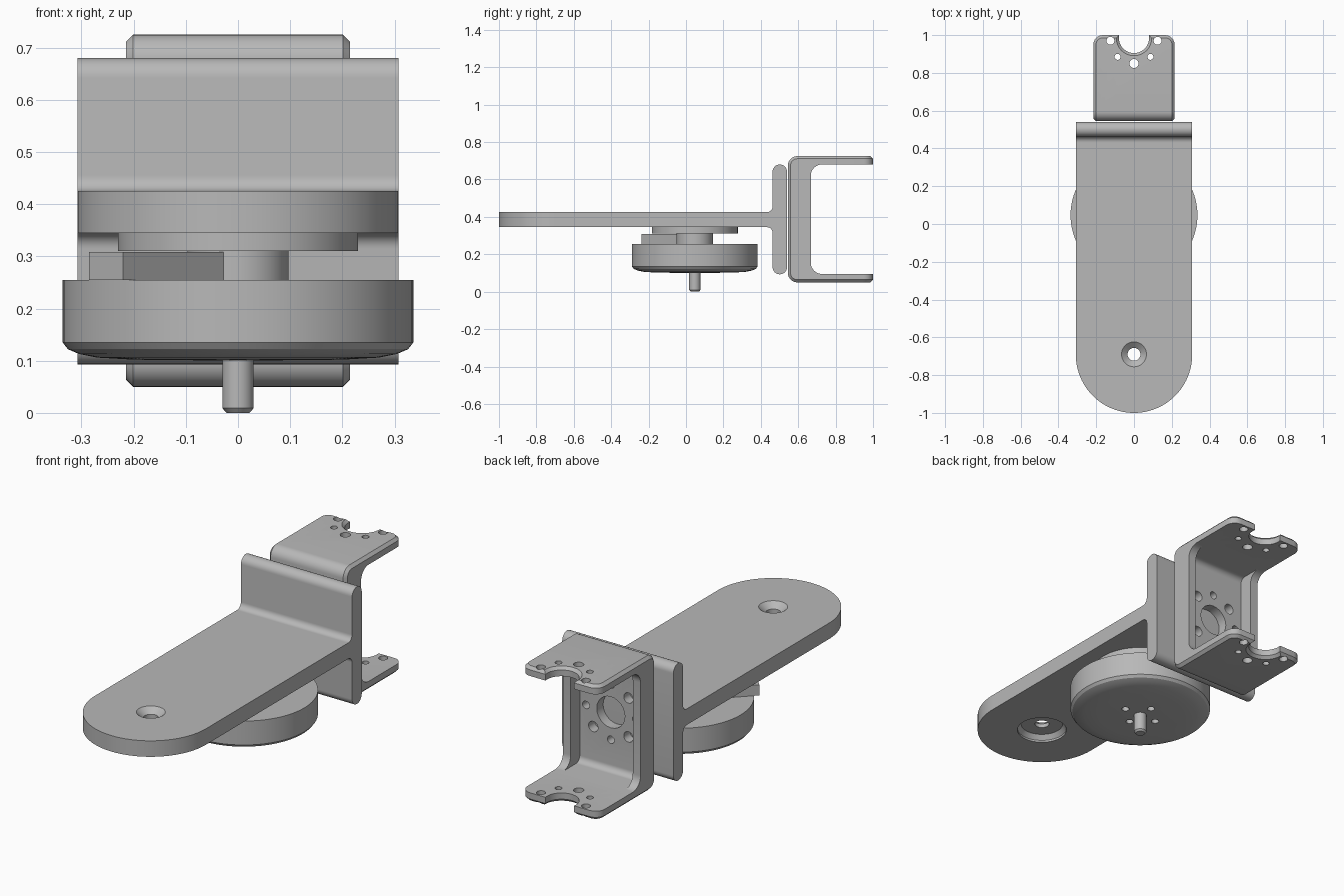
import bpy, bmesh, math
from mathutils import Vector, Matrix

if "Cube" in bpy.data.objects:
    bpy.data.objects.remove(bpy.data.objects["Cube"])

GREY = (0.48, 0.48, 0.48, 1)
mat = bpy.data.materials.new("plain grey")
mat.use_nodes = True
mat.diffuse_color = GREY
mat.node_tree.nodes["Principled BSDF"].inputs["Base Color"].default_value = GREY


def finish(name, bm):
    """Turn a bmesh into a named, grey object."""
    bmesh.ops.remove_doubles(bm, verts=bm.verts, dist=1e-4)
    bmesh.ops.recalc_face_normals(bm, faces=bm.faces)
    me = bpy.data.meshes.new(name)
    bm.to_mesh(me)
    bm.free()
    me.materials.append(mat)
    ob = bpy.data.objects.new(name, me)
    bpy.context.collection.objects.link(ob)
    return ob


def rounded(corners, seg=8):
    """Outline from (u, v, radius) corners."""
    out, n = [], len(corners)
    for i, (u, v, r) in enumerate(corners):
        p = Vector((u, v))
        if r == 0:
            out.append(p)
            continue
        d1 = (Vector(corners[i - 1][:2]) - p).normalized()
        d2 = (Vector(corners[(i + 1) % n][:2]) - p).normalized()
        half = d1.angle(d2) / 2
        c = p + (d1 + d2).normalized() * (r / math.sin(half))
        a = p + d1 * (r / math.tan(half)) - c
        b = p + d2 * (r / math.tan(half)) - c
        turn = math.atan2(a.x * b.y - a.y * b.x, a.dot(b))
        out += [c + Matrix.Rotation(turn * k / seg, 2) @ a for k in range(seg + 1)]
    return out


def prism(pts, axis, lo, hi):
    """Extrude an outline: (y, z) along x, or (x, y) along z."""
    bm = bmesh.new()
    vs = [bm.verts.new((lo, *p) if axis == "x" else (*p, lo)) for p in pts]
    face = bm.faces.new(vs)
    new = bmesh.ops.extrude_face_region(bm, geom=[face])["geom"]
    move = Vector((hi - lo, 0, 0) if axis == "x" else (0, 0, hi - lo))
    bmesh.ops.translate(bm, vec=move, verts=[g for g in new if isinstance(g, bmesh.types.BMVert)])
    bmesh.ops.remove_doubles(bm, verts=bm.verts, dist=1e-4)
    bmesh.ops.recalc_face_normals(bm, faces=bm.faces)
    return bm


def lathe(profile, x, y, seg=64):
    """Spin an (r, z) profile around a vertical axis."""
    bm = bmesh.new()
    vs = [bm.verts.new((r, 0, z)) for r, z in profile]
    edges = [bm.edges.new(e) for e in zip(vs, vs[1:])]
    bmesh.ops.spin(bm, geom=vs + edges, cent=(0, 0, 0), axis=(0, 0, 1),
                   angle=math.tau, steps=seg, use_merge=False)
    bmesh.ops.translate(bm, vec=(x, y, 0), verts=bm.verts)
    return bm


def drill(holes, axis, lo, hi):
    """One cutter made of many cylinders: (x, y, r) along z, or (x, z, r) along y."""
    bm = bmesh.new()
    for u, v, r in holes:
        mid = (lo + hi) / 2
        m = Matrix.Translation((u, v, mid) if axis == "z" else (u, mid, v))
        if axis == "y":
            m = m @ Matrix.Rotation(math.pi / 2, 4, "X")
        bmesh.ops.create_cone(bm, cap_ends=True, segments=24, radius1=r, radius2=r,
                              depth=hi - lo, matrix=m)
    return bm


def cut(ob, bm):
    """Subtract a cutter and delete it."""
    tool = finish("cutter", bm)
    tool.hide_render = True
    mod = ob.modifiers.new("cut", "BOOLEAN")
    mod.operation, mod.solver, mod.object = "DIFFERENCE", "EXACT", tool
    bpy.context.view_layer.objects.active = ob
    bpy.ops.object.modifier_apply(modifier=mod.name)
    bpy.data.objects.remove(tool)


# Arm plate with a round end, countersunk hole and recess below
W = 0.308
arm = finish("arm_plate", prism(rounded(
    [(-W, -1, W), (W, -1, W), (W, 0.43, 0), (-W, 0.43, 0)], 24), "z", 0.345, 0.425))
cut(arm, lathe([(0, 0.3), (0.118, 0.3), (0.118, 0.355), (0.1, 0.378), (0.034, 0.378),
                (0.034, 0.398), (0.066, 0.425), (0.066, 0.46), (0, 0.46)], 0, -0.69, 48))

# Upright end plate with fillets into the arm
finish("end_plate", prism(rounded([
    (0.43, 0.345, 0), (0.463, 0.345, 0.03), (0.463, 0.093, 0.038), (0.54, 0.093, 0.038),
    (0.54, 0.68, 0.038), (0.463, 0.68, 0.038), (0.463, 0.425, 0.03), (0.43, 0.425, 0)]),
    "x", -W, W))

# Motor: flange, neck and round housing with four blind holes
MY = 0.047
motor = finish("motor_housing", lathe([
    (0, 0.1), (0.2, 0.102), (0.27, 0.106), (0.305, 0.113), (0.326, 0.122), (0.336, 0.135),
    (0.336, 0.255), (0.097, 0.255), (0.097, 0.31), (0.23, 0.31), (0.23, 0.345), (0, 0.345)],
    0, MY, 96))
cut(motor, drill([(0.093, MY, 0.018), (-0.093, MY, 0.018),
                  (0, MY + 0.08, 0.018), (0, MY - 0.08, 0.018)], "z", 0.05, 0.15))
finish("motor_shaft", lathe([(0, 0), (0.022, 0), (0.03, 0.009), (0.03, 0.11), (0, 0.11)],
                            0, MY, 32))

# Cable block pointing diagonally out of the neck
bm = bmesh.new()
bmesh.ops.create_cube(bm, size=1, matrix=Matrix.Translation((0, MY, 0.2815))
                      @ Matrix.Rotation(math.radians(225), 4, "Z")
                      @ Matrix.Translation((0.208, 0, 0)) @ Matrix.Diagonal((0.3, 0.092, 0.053, 1)))
finish("cable_block", bm)

# U bracket: chamfered block with rounded tips
B, Z0, Z1, TIP = 0.215, 0.05, 0.725, 1.0
bm = prism(rounded([(0.545, Z0, 0.05), (TIP, Z0, 0), (TIP, Z1, 0), (0.545, Z1, 0.05)]), "x", -B, B)
tips = [e for e in bm.edges if all(v.co.y > TIP - 0.01 for v in e.verts)
        and abs(e.verts[0].co.z - e.verts[1].co.z) > 0.1]
bmesh.ops.bevel(bm, geom=tips, offset=0.05, segments=6, profile=0.5, affect="EDGES")
rim = [e for e in bm.edges if e.calc_face_angle(0) > 1]
bmesh.ops.bevel(bm, geom=rim, offset=0.014, segments=1, affect="EDGES")
bracket = finish("u_bracket", bm)

# Open channel, then the pocket between the side lips
IN0, IN1 = 0.095, 0.68
cut(bracket, prism(rounded([(0.667, IN0, 0.06), (1.2, IN0, 0), (1.2, IN1, 0),
                            (0.667, IN1, 0.06)]), "x", -0.4, 0.4))
cut(bracket, prism(rounded([(0.595, IN0 + 0.001, 0.03), (0.9, IN0 + 0.001, 0),
                            (0.9, IN1 - 0.001, 0), (0.595, IN1 - 0.001, 0.03)]),
                   "x", -0.172, 0.172))

# Tip notches with chamfered rims
cut(bracket, lathe([(0, 0), (0.094, 0), (0.094, Z0), (0.08, Z0 + 0.014), (0.08, Z1 - 0.014),
                    (0.094, Z1), (0.094, 0.8), (0, 0.8)], 0, 0.985, 48))

# Screw holes in the tips and the web
tip_holes = [(0, 0.85, 0.024)]
for s in (-1, 1):
    tip_holes += [(s * 0.125, 0.97, 0.021), (s * 0.087, 0.885, 0.016)]
cut(bracket, drill(tip_holes, "z", -0.1, 0.9))
MID = (Z0 + Z1) / 2
web_holes = [(0, MID, 0.078)]
for k in range(8):
    a = k * math.pi / 4
    web_holes.append((0.138 * math.cos(a), MID + 0.138 * math.sin(a), 0.026 if k % 2 else 0.019))
cut(bracket, drill(web_holes, "y", 0.5, 0.64))

# Smooth curved faces, keep hard edges
for ob in bpy.context.scene.objects:
    if ob.type == "MESH":
        bpy.ops.object.select_all(action="DESELECT")
        ob.select_set(True)
        bpy.context.view_layer.objects.active = ob
        bpy.ops.object.shade_smooth_by_angle(angle=math.radians(28))
